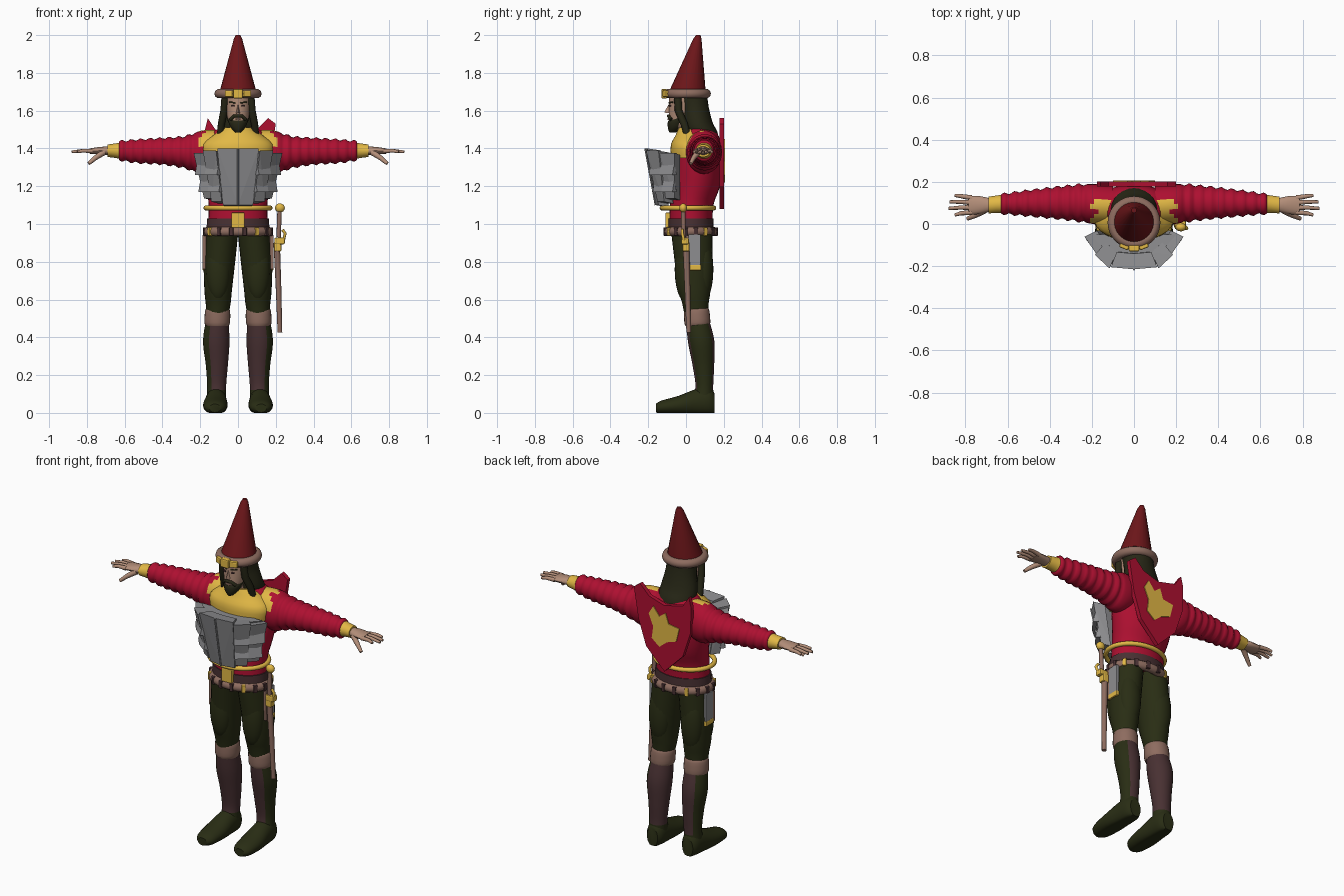
import bpy, bmesh, math
from mathutils import Vector

if "Cube" in bpy.data.objects:
    bpy.data.objects.remove(bpy.data.objects["Cube"], do_unlink=True)


def material(name, r, g, b):
    m = bpy.data.materials.new(name)
    m.use_nodes = True
    m.diffuse_color = (r, g, b, 1)
    m.node_tree.nodes["Principled BSDF"].inputs["Base Color"].default_value = (r, g, b, 1)
    return m


RED = material("crimson cloth", .42, .005, .03)
HAT = material("dark red felt", .15, .008, .01)
GOLD = material("gold", .76, .48, .06)
STEEL = material("steel", .27, .27, .28)
FUR = material("tan leather", .27, .15, .115)
SKIN = material("skin", .45, .27, .19)
GREEN = material("dark green cloth", .022, .026, .007)
BOOT = material("dark brown leather", .065, .03, .032)
HAIR = material("dark hair", .02, .02, .008)


def finish(name, bm, mats, angle=40, rule=None):
    bmesh.ops.recalc_face_normals(bm, faces=bm.faces)
    bm.normal_update()
    for f in bm.faces:
        f.smooth = angle > 0
        if rule:
            f.material_index = int(rule(f.calc_center_median(), f.normal))
    mesh = bpy.data.meshes.new(name)
    bm.to_mesh(mesh)
    bm.free()
    for m in mats:
        mesh.materials.append(m)
    if angle:
        mesh.set_sharp_from_angle(angle=math.radians(angle))
    ob = bpy.data.objects.new(name, mesh)
    bpy.context.collection.objects.link(ob)
    return ob


def curve_through(rings, sub):
    """Smoothly resample a list of ring tuples."""
    p = [Vector(r) for r in rings]
    p = [p[0]] + p + [p[-1]]
    out = []
    for a, b, c, d in zip(p, p[1:], p[2:], p[3:]):
        for k in range(sub):
            t = k / sub
            out.append((b * 2 + (c - a) * t + (a * 2 - b * 5 + c * 4 - d) * t * t
                        + (b * 3 - a - c * 3 + d) * t ** 3) * .5)
    return out + [p[-1]]


def loft(name, rings, *mats, axis="z", n=24, sub=3, rule=None, angle=40):
    """Rings are (position on axis, centre 1, centre 2, radius 1, radius 2)."""
    bm = bmesh.new()
    loops = []
    for t, c1, c2, r1, r2 in curve_through(rings, sub):
        loop = []
        for k in range(n):
            a = math.tau * k / n
            u, v = c1 + r1 * math.cos(a), c2 + r2 * math.sin(a)
            co = {"z": (u, v, t), "x": (t, u, v), "y": (u, t, v)}[axis]
            loop.append(bm.verts.new((co[0], co[1], max(co[2], 0))))
        loops.append(loop)
    for A, B in zip(loops, loops[1:]):
        for k in range(n):
            bm.faces.new((A[k], A[(k + 1) % n], B[(k + 1) % n], B[k]))
    bm.faces.new(loops[0])
    bm.faces.new(loops[-1])
    return finish(name, bm, mats, angle, rule)


def rod(name, pts, radius, mat, closed=False, ends=(1, 1)):
    cu = bpy.data.curves.new(name, "CURVE")
    cu.dimensions = "3D"
    cu.bevel_depth, cu.bevel_resolution, cu.use_fill_caps = radius, 3, True
    sp = cu.splines.new("POLY")
    sp.points.add(len(pts) - 1)
    for k, (pt, co) in enumerate(zip(sp.points, pts)):
        pt.co = (*co, 1)
        f = k / (len(pts) - 1)
        pt.radius = ends[0] * (1 - f) + ends[1] * f
    sp.use_cyclic_u = closed
    sp.use_smooth = True
    cu.materials.append(mat)
    ob = bpy.data.objects.new(name, cu)
    bpy.context.collection.objects.link(ob)
    return ob


def ring(name, cy, z, rx, ry, radius, mat):
    pts = [(rx * math.cos(a), cy + ry * math.sin(a), z)
           for a in (math.tau * k / 48 for k in range(48))]
    return rod(name, pts, radius, mat, closed=True)


def ball(name, co, scale, mat):
    bm = bmesh.new()
    bmesh.ops.create_uvsphere(bm, u_segments=20, v_segments=12, radius=1)
    bmesh.ops.scale(bm, vec=scale, verts=bm.verts)
    bmesh.ops.translate(bm, vec=co, verts=bm.verts)
    return finish(name, bm, [mat], 60)


def block(name, co, size, mat, turn=0):
    bm = bmesh.new()
    bmesh.ops.create_cube(bm, size=1)
    bmesh.ops.scale(bm, vec=size, verts=bm.verts)
    ob = finish(name, bm, [mat], 0)
    ob.location, ob.rotation_euler.z = co, turn
    bev = ob.modifiers.new("soft edges", "BEVEL")
    bev.width, bev.segments = min(size) * .2, 2
    return ob


def hull(name, pts, mat):
    bm = bmesh.new()
    bmesh.ops.convex_hull(bm, input=[bm.verts.new(p) for p in pts])
    return finish(name, bm, [mat], 0)


def plate(name, outline, y0, y1, mat):
    bm = bmesh.new()
    face = bm.faces.new([bm.verts.new((x, y0, z)) for x, z in outline])
    ext = bmesh.ops.extrude_face_region(bm, geom=[face])["geom"]
    bmesh.ops.translate(bm, vec=(0, y1 - y0, 0),
                        verts=[v for v in ext if isinstance(v, bmesh.types.BMVert)])
    return finish(name, bm, [mat], 0)


# Tunic, collar and waist
loft("tunic", [(.97, 0, .025, .16, .115), (1.1, 0, .03, .155, .115), (1.2, 0, .055, .17, .125),
               (1.32, 0, .07, .19, .12), (1.42, 0, .08, .18, .105), (1.48, 0, .08, .14, .085),
               (1.53, 0, .05, .06, .06)], RED, n=32)
loft("collar", [(1.35, 0, .02, .18, .1), (1.42, 0, .02, .185, .1), (1.47, 0, .03, .13, .085),
                (1.51, 0, .025, .075, .065)], GOLD, RED, n=40, rule=lambda c, n: c.y > .1)
loft("waist_sash", [(.97, 0, .025, .167, .122), (1.03, 0, .025, .163, .12)], BOOT, sub=1)
block("buckle", (0, -.097, 1.02), (.07, .025, .08), GOLD)
ring("gold_girdle", .01, 1.085, .17, .137, .013, GOLD)
ring("fur_belt", .025, .96, .16, .117, .026, FUR)
for k in range(16):
    a = math.tau * (k + .5) / 16
    block("belt_stud", (.178 * math.cos(a), .025 + .136 * math.sin(a), .96),
          (.02, .022, .045), GOLD if k % 4 == 1 else BOOT, a)

# Breastplate made of overlapping panels, flaring toward the top
top = [(0, -.215), (.11, -.205), (.18, -.14), (.235, -.06)]
low = [(0, -.16), (.08, -.145), (.135, -.11), (.18, -.06)]
for s in (1, -1):
    for k in range(3):
        drop, grow = .012 * k, .006 * (k % 2)
        pts = []
        for line, z in ((top, 1.4 - drop), (low, 1.1 + 1.5 * drop)):
            for x, y in line[k:k + 2]:
                pts += [(s * (x + grow), y - grow, z), (s * x * .75, y * .7 + .01, z - .01)]
        hull("breast_panel", pts, STEEL)
        for z, f in ((1.29, .66), (1.2, .33)):   # side lames
            if k:
                edge = [Vector(b).lerp(Vector(t), f) for b, t in zip(low, top)][k:k + 2]
                hull("side_lame", [(s * (p.x + d), p.y - d, z + h) for p in edge
                                   for d, h in ((0, .04), (.012, -.03), (-.01, -.03))], STEEL)
hull("breastplate_core", [(s * x, y, z) for s in (1, -1) for x, y, z in
     ((.2, -.05, 1.375), (.1, -.17, 1.38), (.14, -.04, 1.13), (.06, -.12, 1.13))], STEEL)
rod("breast_ridge", [(0, -.216, 1.4), (0, -.161, 1.1)], .005, STEEL)

# Arms and hands
for s in (1, -1):
    profile = [(.1, .09, 1.395, .09, .1), (.19, .095, 1.38, .095, .115), (.28, .1, 1.38, .085, .085),
               (.4, .1, 1.385, .072, .07), (.53, .098, 1.385, .058, .062), (.63, .095, 1.388, .046, .05)]
    sleeve = []
    for t, cy, cz, ry, rz in curve_through(profile, 9):
        fold = .006 * math.sin(t * 125) * (t > .22)
        sleeve.append((s * t, cy, cz, ry + fold, rz + fold))
    loft("sleeve", sleeve, RED, GOLD, axis="x", sub=1, angle=60,
         rule=lambda c, n: abs(c.x) < .19 + .02 * math.sin(c.y * 90) and c.y < .11 and c.z > 1.4)
    loft("cuff", [(s * .61, .095, 1.388, .05, .048), (s * .64, .095, 1.388, .042, .04),
                  (s * .69, .09, 1.388, .04, .033)], GOLD, axis="x")
    loft("palm", [(s * .67, .09, 1.388, .028, .024), (s * .73, .09, 1.388, .042, .02),
                  (s * .785, .088, 1.386, .045, .014)], SKIN, axis="x", n=16)
    for k, reach in enumerate((.85, .88, .875, .85)):
        y = .055 + .023 * k
        rod("finger", [(s * .77, y, 1.386), (s * .82, y - .004 + .004 * k, 1.388),
                       (s * reach, y - .012 + .008 * k, 1.382)], .0125, SKIN, ends=(1, .6))
    rod("thumb", [(s * .71, .065, 1.38), (s * .755, .04, 1.35), (s * .79, .025, 1.32)],
        .015, SKIN, ends=(1.1, .6))

    # Legs, boots and feet
    loft("trouser_leg", [(.97, s * .082, .03, .085, .11), (.8, s * .098, .04, .083, .1),
                         (.65, s * .105, .045, .073, .085), (.58, s * .105, .05, .066, .07),
                         (.5, s * .11, .055, .056, .06)], GREEN)
    for y in (-.005, .09):
        ball("trouser_flap", (s * .105, y, .76), (.065, .055, .17), GREEN)
    loft("knee_cuff", [(.46, s * .11, .06, .06, .063), (.48, s * .11, .06, .068, .069),
                       (.54, s * .108, .057, .066, .067), (.555, s * .108, .057, .056, .06)], FUR)
    loft("boot", [(.5, s * .11, .06, .058, .06), (.38, s * .115, .08, .07, .07),
                  (.25, s * .112, .092, .058, .057), (.14, s * .113, .097, .05, .047),
                  (.06, s * .115, .09, .052, .058)], BOOT, GREEN, n=32, sub=5,
         rule=lambda c, n: c.z < .13 or n.x * s > .6)
    loft("foot", [(-.16, s * .122, .025, .03, .022), (-.13, s * .121, .03, .055, .035),
                  (-.04, s * .12, .04, .065, .05), (.05, s * .117, .055, .058, .07),
                  (.12, s * .115, .06, .052, .075), (.15, s * .115, .05, .035, .055)],
         GREEN, axis="y")

    # Hip guards
    block("hip_guard", (s * .178, .045, .86), (.018, .065, .17), STEEL)
    block("hip_guard_trim", (s * .178, .045, .77), (.022, .07, .03), GOLD)
    block("hip_strap", (s * .178, .005, .85), (.02, .018, .18), FUR)

# Head and beard
loft("neck", [(1.46, 0, .02, .05, .05), (1.58, 0, .01, .048, .05)], SKIN)
loft("face", [(1.5, 0, -.045, .025, .03), (1.53, 0, -.035, .046, .055), (1.6, 0, -.02, .064, .07),
              (1.7, 0, -.005, .074, .085)], SKIN)
hull("nose", [(.014, -.08, 1.585), (-.014, -.08, 1.585), (0, -.116, 1.59), (0, -.085, 1.645)], SKIN)
loft("beard", [(1.485, 0, -.07, .014, .018), (1.51, 0, -.058, .038, .038),
               (1.545, 0, -.042, .053, .052), (1.57, 0, -.01, .06, .05)], HAIR)
rod("moustache", [(-.04, -.078, 1.553), (-.02, -.093, 1.572), (.02, -.093, 1.572),
                  (.04, -.078, 1.553)], .009, HAIR)
block("mouth", (0, -.094, 1.554), (.026, .009, .007), SKIN)

# Long hair
loft("hair", [(1.7, 0, .025, .085, .085), (1.62, 0, .045, .088, .075), (1.54, 0, .06, .105, .08),
              (1.49, 0, .08, .108, .085), (1.44, 0, .12, .09, .055), (1.41, 0, .145, .05, .025)], HAIR)
for s in (1, -1):
    rod("hair_lock", [(s * .066, -.045, 1.69), (s * .074, -.04, 1.6), (s * .088, -.01, 1.53),
                      (s * .095, .01, 1.46)], .026, HAIR, ends=(.8, .7))
    block("eye", (s * .027, -.086, 1.625), (.018, .009, .008), BOOT, s * .35)
    rod("eyebrow", [(s * .012, -.088, 1.642), (s * .046, -.07, 1.645)], .005, HAIR)

# Pointed hat
loft("hat", [(1.69, 0, .005, .1, .1), (1.98, 0, .06, .022, .022), (2, 0, .065, .012, .012)],
     HAT, sub=1)
ring("hat_brim", .007, 1.69, .1, .1, .025, FUR)
block("hat_badge", (0, -.115, 1.69), (.05, .03, .05), GOLD)
for s in (1, -1):
    block("hat_badge_wing", (s * .045, -.103, 1.69), (.045, .03, .035), GOLD, s * .4)

# Shield on the back with its emblem
plate("shield", [(-.16, 1.56), (-.12, 1.5), (0, 1.47), (.1, 1.5), (.16, 1.56), (.2, 1.53),
                 (.17, 1.35), (.12, 1.2), (0, 1.08), (-.12, 1.2), (-.17, 1.35), (-.175, 1.5)],
      .178, .202, RED)
plate("shield_emblem", [(.07, 1.45), (.03, 1.4), (-.01, 1.43), (-.03, 1.37), (-.1, 1.36),
                        (-.08, 1.28), (-.02, 1.26), (.03, 1.22), (.08, 1.26), (.07, 1.33),
                        (.1, 1.4)], .201, .207, GOLD)

# Sword in its scabbard
rod("scabbard", [(.205, .0, .9), (.215, .008, .65), (.222, .015, .425)], .016, FUR, ends=(1.1, .8))
rod("sword_grip", [(.215, -.012, .93), (.22, -.015, 1.07)], .012, FUR)
ball("pommel", (.222, -.015, 1.085), (.026, .02, .024), GOLD)
block("sword_guard", (.22, -.005, .91), (.055, .04, .035), GOLD)
block("scabbard_mouth", (.21, 0, .88), (.04, .038, .05), GOLD)
rod("guard_bow", [(.24, -.01, .91), (.25, -.02, .95), (.235, -.02, .97)], .008, GOLD)
